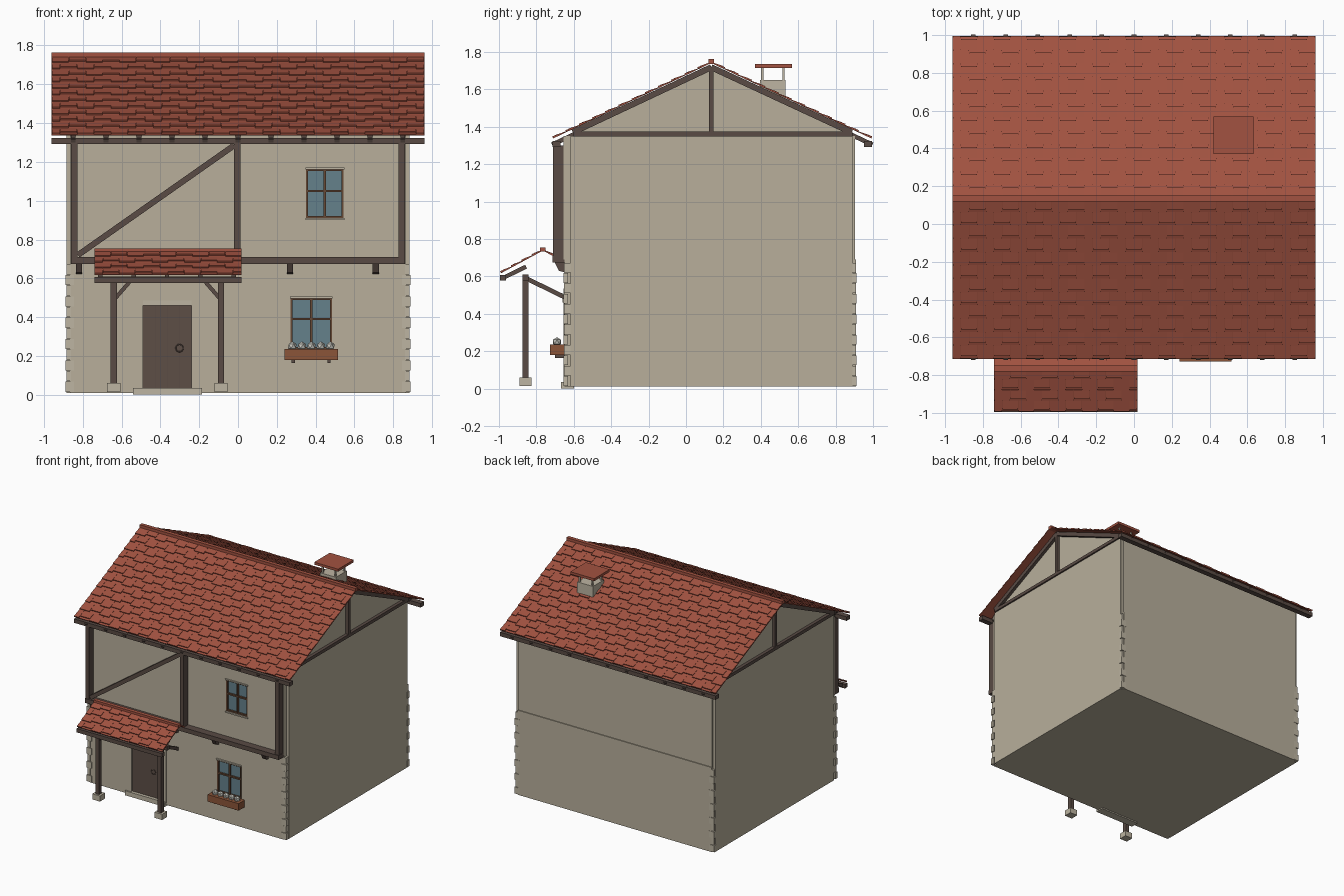
import bpy, bmesh, math
from mathutils import Vector, Matrix

if "Cube" in bpy.data.objects:
    bpy.data.objects.remove(bpy.data.objects["Cube"], do_unlink=True)


def material(name, rgb):
    m = bpy.data.materials.new(name)
    m.use_nodes = True
    m.diffuse_color = (*rgb, 1)
    m.node_tree.nodes["Principled BSDF"].inputs["Base Color"].default_value = (*rgb, 1)
    return m


PLASTER = material("plaster", (0.48, 0.43, 0.33))
STONE = material("pale stone", (0.51, 0.46, 0.36))
TIMBER = material("dark timber", (0.1, 0.07, 0.058))
TILE = material("red tile", (0.36, 0.085, 0.052))
DOOR = material("door wood", (0.11, 0.077, 0.062))
FRAME = material("window wood", (0.13, 0.065, 0.036))
PLANTER = material("planter wood", (0.26, 0.09, 0.04))
GLASS = material("window glass", (0.13, 0.22, 0.26))
FLOWER = material("pale flowers", (0.55, 0.55, 0.5))


def finish(name, bm, mat):
    bmesh.ops.recalc_face_normals(bm, faces=bm.faces)
    me = bpy.data.meshes.new(name)
    bm.to_mesh(me)
    bm.free()
    me.materials.append(mat)
    ob = bpy.data.objects.new(name, me)
    bpy.context.collection.objects.link(ob)
    return ob


def add_hexa(bm, pts):
    """Eight corners ordered by three nested binary axes."""
    v = [bm.verts.new(p) for p in pts]
    for f in ("0132", "4576", "0154", "2376", "0264", "1375"):
        bm.faces.new([v[int(i)] for i in f])


def box(name, xs, ys, zs, mat):
    bm = bmesh.new()
    add_hexa(bm, [(x, y, z) for x in xs for y in ys for z in zs])
    return finish(name, bm, mat)


def beam(name, p, q, w, h, mat=TIMBER):
    p, q = Vector(p), Vector(q)
    rot = (q - p).to_track_quat('X', 'Z').to_matrix().to_4x4()
    mtx = Matrix.Translation((p + q) / 2) @ rot @ Matrix.Diagonal(((q - p).length, w, h, 1))
    bm = bmesh.new()
    bmesh.ops.create_cube(bm, size=1, matrix=mtx)
    return finish(name, bm, mat)


def prism(name, profile, x0, x1, mat):
    """Extrude a y-z profile along x."""
    bm = bmesh.new()
    face = bm.faces.new([bm.verts.new((x0, y, z)) for y, z in profile])
    new = bmesh.ops.extrude_face_region(bm, geom=[face])["geom"]
    bmesh.ops.translate(bm, vec=(x1 - x0, 0, 0), verts=[g for g in new if isinstance(g, bmesh.types.BMVert)])
    return finish(name, bm, mat)


def cut(target, xs, zs, depth=-0.63):
    cutter = box("opening_cutter", xs, (-0.8, depth), zs, PLASTER)
    cutter.hide_render = True
    mod = target.modifiers.new("opening", 'BOOLEAN')
    mod.operation, mod.object, mod.solver = 'DIFFERENCE', cutter, 'EXACT'
    bpy.context.view_layer.objects.active = target
    bpy.ops.object.modifier_apply(modifier=mod.name)
    bpy.data.objects.remove(cutter, do_unlink=True)


def tiled_slope(name, ridge, eave, x0, x1, cols, rows):
    """Thin slab covered in staggered overlapping tiles."""
    top, low = Vector((0, *ridge)), Vector((0, *eave))
    d = low - top
    n = Vector((0, -d.z, d.y)).normalized()
    if n.z < 0:
        n = -n
    bm = bmesh.new()

    def slab(u0, u1, v0, v1, lift0, lift1, base):
        add_hexa(bm, [Vector((u, 0, 0)) + top + d * v + n * w
                      for u in (u0, u1) for v, lift in ((v0, lift0), (v1, lift1)) for w in (base, lift)])

    slab(x0, x1, 0, 1, 0, 0, -0.004)
    step = (x1 - x0) / cols
    for r in range(rows):
        for c in range(cols + r % 2):
            u0 = x0 + (c - 0.5 * (r % 2)) * step
            a, b = max(u0, x0), min(u0 + step, x1)
            tail = (r + 1 - 0.22 * (c % 2)) / rows
            slab(a + 0.001, b - 0.001, r / rows, tail, 0.001, 0.008, -0.002)
    return finish(name, bm, TILE)


# Walls: two storeys with openings, side skins and gables
lower = box("lower_wall", (-0.865, 0.865), (-0.65, 0.91), (0.01, 0.69), PLASTER)
upper = box("upper_wall", (-0.865, 0.865), (-0.655, 0.903), (0.69, 1.35), PLASTER)
cut(lower, (-0.49, -0.24), (0.035, 0.46))
cut(lower, (0.27, 0.485), (0.23, 0.5))
cut(upper, (0.35, 0.545), (0.91, 1.165))
for s, side in ((-1, "right"), (1, "left")):
    box(side + "_wall_skin", (s * 0.86, s * 0.885), (-0.618, 0.89), (0.01, 1.35), PLASTER)
prism("gable_wall", [(-0.62, 1.345), (0.9, 1.345), (0.135, 1.71)], -0.872, 0.872, PLASTER)

# Corner stones, alternating long and short
for s in (-1, 1):
    for y, t in ((-0.655, 1), (0.912, -1)):
        for i in range(12):
            z, k = 0.015 + i * 0.055, i % 2
            box("corner_stone", (s * (0.845 + 0.015 * k), s * (0.889 - 0.006 * k)),
                (y + t * 0.004 * k, y + t * (0.025 + 0.014 * k)), (z, z + 0.052), STONE)

# Gable timbers
for s in (-1, 1):
    x = s * 0.882
    beam("gable_tie", (x, -0.605, 1.362), (x, 0.89, 1.362), 0.03, 0.026)
    beam("gable_post", (x, 0.135, 1.36), (x, 0.135, 1.72), 0.026, 0.03)
    beam("gable_rafter", (x, -0.605, 1.37), (x, 0.135, 1.718), 0.03, 0.032)
    beam("gable_rafter", (x, 0.885, 1.37), (x, 0.135, 1.718), 0.03, 0.032)

# Main roof
RIDGE = (0.135, 1.745)
for name, eave in (("front", (-0.712, 1.341)), ("back", (0.993, 1.341))):
    tiled_slope(name + "_roof", RIDGE, eave, -0.96, 0.96, 22, 12)
    t = 1 if name == "back" else -1
    y = eave[0] + (-t) * 0.02
    box(name + "_eave_beam", (-0.96, 0.96), (y - 0.022, y + 0.022), (1.292, 1.324), TIMBER)
    for i in range(11):
        x = -0.85 + i * 0.17
        beam("roof_rafter", (x, eave[0] + t * 0.004, 1.304), (x, eave[0] - t * 0.2, 1.4), 0.024, 0.024)
box("roof_ridge", (-0.96, 0.96), (0.12, 0.15), (1.735, 1.763), TILE)

# Chimney
box("chimney_stack", (0.455, 0.595), (0.395, 0.533), (1.5, 1.65), STONE)
for x in (0.462, 0.576):
    for y in (0.402, 0.515):
        box("chimney_post", (x, x + 0.012), (y, y + 0.012), (1.65, 1.717), STONE)
box("chimney_cap", (0.42, 0.632), (0.37, 0.568), (1.715, 1.735), TILE)

# Front timber framing
for x in (-0.845, -0.003, 0.843):
    box("front_post", (x - 0.017, x + 0.017), (-0.71, -0.65), (0.7, 1.3), TIMBER)
beam("front_brace", (-0.825, -0.68, 0.72), (-0.02, -0.68, 1.285), 0.045, 0.03)
box("floor_beam", (-0.862, 0.862), (-0.715, -0.65), (0.675, 0.71), TIMBER)
for x in (-0.82, -0.45, -0.09, 0.268, 0.71):
    prism("floor_bracket", [(-0.705, 0.68), (-0.645, 0.68), (-0.645, 0.62), (-0.68, 0.63)], x - 0.016, x + 0.016, TIMBER)


def window(name, x0, x1, z0, z1, rail):
    """Glass, frame, crossed bars, and stone lintel and sill."""
    box(name + "_glass", (x0, x1), (-0.636, -0.628), (z0, z1), GLASS)
    mid = (x0 + x1) / 2
    for x in (x0 + 0.006, mid, x1 - 0.006):
        box(name + "_upright", (x - 0.006, x + 0.006), (-0.652, -0.63), (z0, z1), FRAME)
    for z in (z0 + 0.006, rail, z1 - 0.006):
        box(name + "_rail", (x0, x1), (-0.651, -0.63), (z - 0.006, z + 0.006), FRAME)
    for z in (z0 - 0.004, z1 + 0.002):
        box(name + "_ledge", (x0 - 0.003, x1 + 0.003), (-0.664, -0.64), (z - 0.005, z + 0.005), STONE)


window("upper_window", 0.35, 0.545, 0.91, 1.165, 1.05)
window("lower_window", 0.27, 0.485, 0.235, 0.5, 0.39)

# Flower box
box("flower_box", (0.24, 0.515), (-0.728, -0.65), (0.18, 0.236), PLANTER)
for x in (0.285, 0.47):
    box("flower_box_bracket", (x - 0.008, x + 0.008), (-0.7, -0.64), (0.163, 0.182), TIMBER)
for i in range(5):
    bm = bmesh.new()
    bmesh.ops.create_icosphere(bm, subdivisions=1, radius=0.025,
                               matrix=Matrix.Translation((0.28 + i * 0.049, -0.69, 0.25)))
    finish("flower_clump", bm, FLOWER)

# Door with planks, stone surround, step and ring handle
for i in range(4):
    x = -0.49 + i * 0.0625
    box("door_plank", (x + 0.0015, x + 0.061), (-0.642, -0.632), (0.035, 0.46), DOOR)
box("door_backing", (-0.49, -0.24), (-0.636, -0.625), (0.035, 0.46), TIMBER)
for xs in ((-0.54, -0.49), (-0.24, -0.18)):
    box("door_jamb", xs, (-0.656, -0.64), (0.03, 0.535), PLASTER)
box("door_head", (-0.49, -0.24), (-0.656, -0.64), (0.485, 0.535), PLASTER)
box("door_lintel", (-0.49, -0.24), (-0.661, -0.64), (0.46, 0.485), STONE)
box("door_step", (-0.54, -0.185), (-0.668, -0.6), (0, 0.036), STONE)
bpy.ops.mesh.primitive_torus_add(location=(-0.302, -0.645, 0.24), rotation=(math.pi / 2, 0, 0), major_radius=0.019,
                                 minor_radius=0.003, major_segments=16, minor_segments=6)
handle = bpy.context.object
handle.name = "door_ring"
handle.data.materials.append(TIMBER)
bpy.ops.object.shade_smooth()

# Porch roof
tiled_slope("porch_front_roof", (-0.765, 0.742), (-0.99, 0.621), -0.74, 0.018, 9, 4)
tiled_slope("porch_back_roof", (-0.765, 0.742), (-0.705, 0.71), -0.74, 0.018, 9, 1)
box("porch_ridge", (-0.74, 0.018), (-0.78, -0.75), (0.732, 0.755), TILE)
box("porch_eave_beam", (-0.74, 0.018), (-0.995, -0.963), (0.577, 0.608), TIMBER)
for i in range(5):
    x = -0.71 + i * 0.172
    beam("porch_rafter", (x, -0.985, 0.588), (x, -0.855, 0.652), 0.022, 0.022)

# Porch posts, braces and footings
beam("porch_cross_beam", (-0.7, -0.858, 0.592), (-0.02, -0.858, 0.592), 0.033, 0.034)
for x, s in ((-0.64, 1), (-0.087, -1)):
    box("porch_post", (x - 0.016, x + 0.016), (-0.875, -0.842), (0.05, 0.61), TIMBER)
    box("porch_footing", (x - 0.034, x + 0.034), (-0.89, -0.825), (0.015, 0.06), STONE)
    beam("porch_side_beam", (x, -0.85, 0.587), (x, -0.645, 0.487), 0.024, 0.024)
    beam("porch_brace", (x + s * 0.01, -0.858, 0.5), (x + s * 0.08, -0.858, 0.58), 0.018, 0.02)
